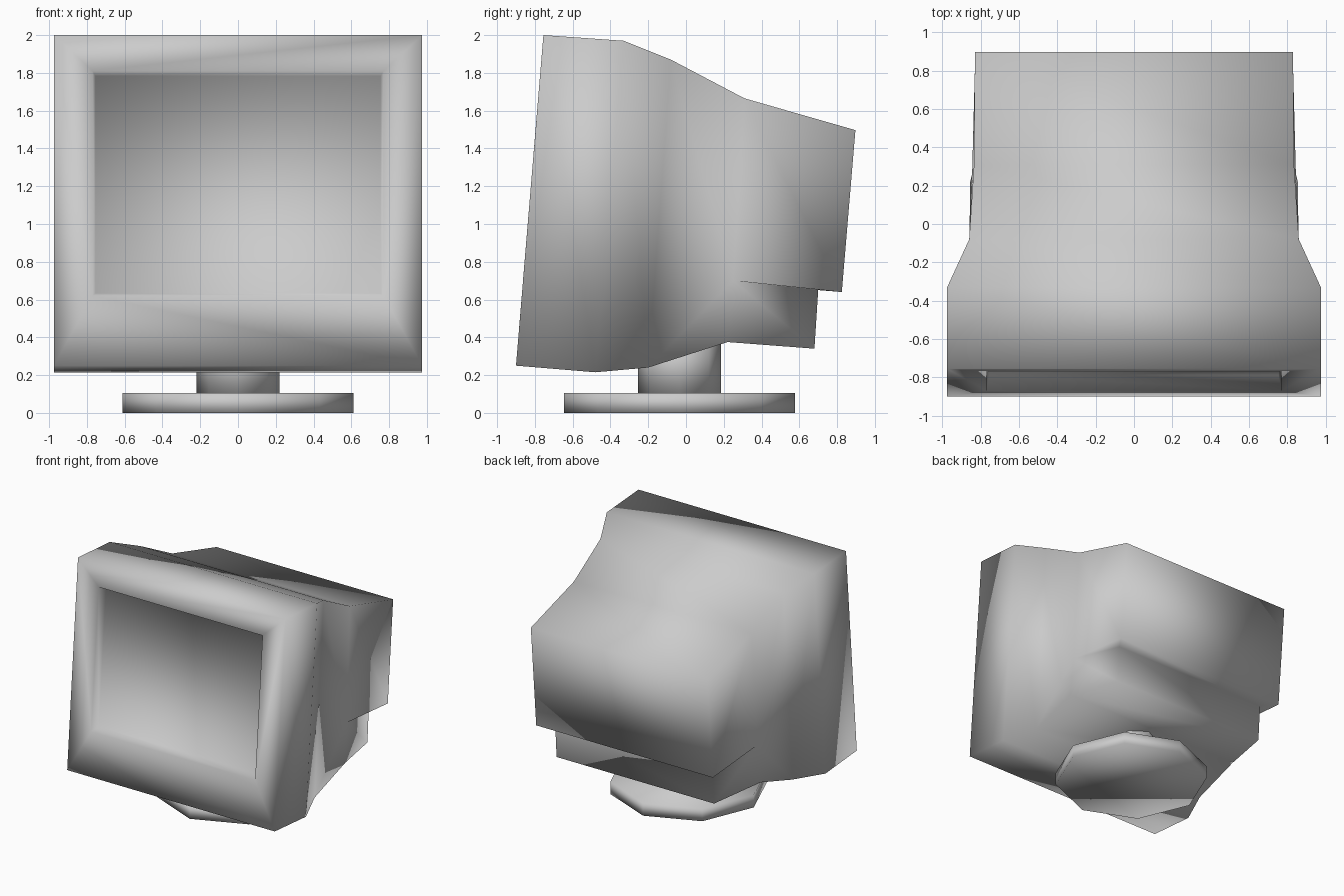
import bpy, bmesh
from mathutils import Vector

if "Cube" in bpy.data.objects:
    bpy.data.objects.remove(bpy.data.objects["Cube"])


def smooth(obj):
    for p in obj.data.polygons:
        p.use_smooth = True


# ---- monitor housing: mirrored point pairs joined by faces ----
bm = bmesh.new()


def pair(hw, y, z):
    """A right / left pair of vertices."""
    return [bm.verts.new((s * hw, y, z)) for s in (1, -1)]


def span(a, b):
    """Face crossing the centre line between two pairs."""
    bm.faces.new((a[0], a[1], b[1], b[0]))


def sides(*pairs):
    """The same face on the right and on the left."""
    for i in (0, 1):
        bm.faces.new([p[i] for p in pairs])


def on_front(hw, z, depth=0.0):
    """Pair on the tilted front plane, pushed in by depth."""
    p = Vector((hw, -0.755 - (2.0 - z) * 0.083, z)) + depth * Vector((0, 0.997, -0.083))
    return pair(*p)


# stations from front to back: (half width, top y, top z, bottom half width, bottom y, bottom z)
stations = [
    (0.975, -0.755, 2.00, 0.975, -0.90, 0.25),
    (0.975, -0.33, 1.97, 0.975, -0.48, 0.215),
    (0.86, -0.08, 1.87, 0.86, -0.20, 0.24),
    (0.835, 0.31, 1.665, 0.855, 0.22, 0.375),
]
tops = [pair(*s[:3]) for s in stations]
bots = [pair(*s[3:]) for s in stations]
mid = pair(0.845, 0.25, 0.70)          # where the rear step begins
for i in range(3):
    span(tops[i], tops[i + 1])
    span(bots[i], bots[i + 1])
    if i < 2:
        sides(tops[i], tops[i + 1], bots[i + 1], bots[i])
sides(tops[2], tops[3], mid)
sides(tops[2], mid, bots[2])
sides(bots[2], mid, bots[3])

# rear tube box
back_top, back_bot = pair(0.83, 0.897, 1.497), pair(0.83, 0.825, 0.64)
span(tops[3], back_top)
span(back_top, back_bot)
sides(tops[3], back_top, back_bot, mid)

# lower rear block under the step
low_top, low_bot = pair(0.74, 0.70, 0.65), pair(0.74, 0.68, 0.34)
sides(mid, back_bot, low_top)
span(back_bot, low_top)
span(low_top, low_bot)
span(bots[3], low_bot)
sides(mid, low_top, low_bot, bots[3])

# bezel and recessed screen
rim_t, rim_b = on_front(0.77, 1.81), on_front(0.77, 0.62)
scr_t, scr_b = on_front(0.755, 1.79, 0.08), on_front(0.755, 0.64, 0.08)
for ot, ob, it, ib in ((tops[0], bots[0], rim_t, rim_b), (rim_t, rim_b, scr_t, scr_b)):
    span(ot, it)
    span(ob, ib)
    sides(ot, it, ib, ob)
span(scr_t, scr_b)

bmesh.ops.recalc_face_normals(bm, faces=bm.faces)
mesh = bpy.data.meshes.new("monitor_housing")
bm.to_mesh(mesh)
bm.free()
housing = bpy.data.objects.new("monitor_housing", mesh)
bpy.context.collection.objects.link(housing)
smooth(housing)

# ---- stand: octagonal post and foot ----
for name, r, z0, z1 in (("stand_post", 0.22, 0.10, 0.40), ("stand_foot", 0.612, 0.0, 0.105)):
    bpy.ops.mesh.primitive_cylinder_add(vertices=8, radius=r, depth=z1 - z0,
                                        location=(0, -0.035, (z0 + z1) / 2))
    part = bpy.context.object
    part.name = name
    smooth(part)
